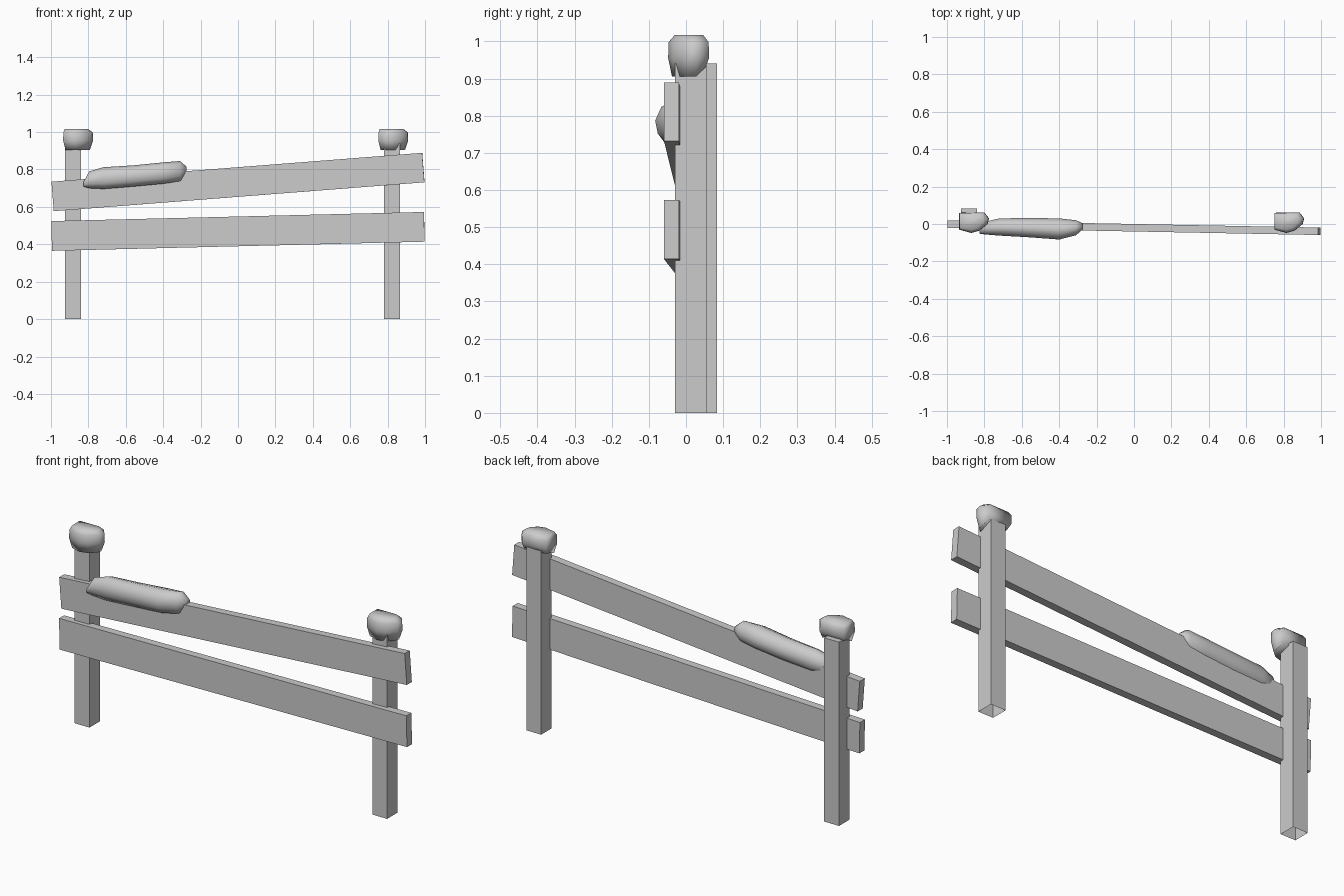
import bpy, bmesh, math
from mathutils import Matrix, Vector

cube = bpy.data.objects.get("Cube")
if cube:
    bpy.data.objects.remove(cube, do_unlink=True)

grey = bpy.data.materials.new("plain grey")
grey.use_nodes = True
grey.diffuse_color = (0.6, 0.6, 0.6, 1)
grey.node_tree.nodes["Principled BSDF"].inputs["Base Color"].default_value = (0.6, 0.6, 0.6, 1)


def finish(bm, name, smooth=False):
    bmesh.ops.recalc_face_normals(bm, faces=bm.faces)
    for f in bm.faces:
        f.smooth = smooth
    mesh = bpy.data.meshes.new(name)
    bm.to_mesh(mesh)
    bm.free()
    mesh.materials.append(grey)
    obj = bpy.data.objects.new(name, mesh)
    bpy.context.collection.objects.link(obj)
    return obj


def box(name, centre, size, tilt=0, yaw=0, open_bottom=False):
    bm = bmesh.new()
    bmesh.ops.create_cube(bm, size=1)
    if open_bottom:
        low = [f for f in bm.faces if f.calc_center_median().z < -0.4]
        bmesh.ops.delete(bm, geom=low, context='FACES_ONLY')
    m = (Matrix.Translation(centre) @ Matrix.Rotation(math.radians(yaw), 4, 'Z')
         @ Matrix.Rotation(math.radians(tilt), 4, 'Y') @ Matrix.Diagonal((*size, 1)))
    bmesh.ops.transform(bm, matrix=m, verts=bm.verts)
    return finish(bm, name)


def loft(name, rings):
    """Skin a closed, smooth body over equal-length rings of points."""
    bm = bmesh.new()
    loops = [[bm.verts.new(p) for p in ring] for ring in rings]
    n = len(loops[0])
    for a, b in zip(loops, loops[1:]):
        for i in range(n):
            j = (i + 1) % n
            bm.faces.new((a[i], a[j], b[j], b[i]))
    bm.faces.new(loops[0])
    bm.faces.new(loops[-1])
    return finish(bm, name, smooth=True)


# Posts
box("right_post", (-0.882, 0.041, 0.47), (0.084, 0.084, 0.94), open_bottom=True)
box("left_post", (0.823, 0.0125, 0.47), (0.084, 0.085, 0.94), open_bottom=True)

# Rails, slightly tilted and turned
box("upper_rail", (0, -0.02, 0.733), (1.988, 0.04, 0.158), tilt=-4.45, yaw=-1.1)
box("lower_rail", (0, -0.02, 0.469), (1.993, 0.04, 0.159), tilt=-1.4, yaw=-1.1)

# Rounded lumps on the post tops: outline scaled per level about its centre
outline = [(-0.08, 0.06), (-0.08, -0.03), (-0.015, -0.048), (0.03, -0.035),
           (0.072, 0.0), (0.08, 0.03), (0.055, 0.062)]
levels = [(0.905, 0.82), (0.955, 1.0), (0.998, 0.98), (1.017, 0.7)]


def lump(name, x):
    mid = Vector((-0.01, 0.01))
    rings = []
    for z, s in levels:
        ring = []
        for p in outline:
            q = mid + (Vector(p) - mid) * s
            # the back of the lump is undercut, the flat outer edge stays high
            lift = 0.025 if z < 0.92 and p[1] > 0.05 else 0
            if z > 1.01 and p[0] < -0.05:
                q.x = -0.072
            ring.append((x + q.x, q.y, z + lift))
        rings.append(ring)
    loft(name, rings)


lump("right_post_lump", -0.855)
lump("left_post_lump", 0.83)

# Long drift draped over the upper rail: x, front y, back y, bottom z, top z
sections = [(-0.825, -0.052, -0.015, 0.708, 0.735),
            (-0.795, -0.056, 0.012, 0.70, 0.79),
            (-0.72, -0.062, 0.03, 0.696, 0.812),
            (-0.56, -0.071, 0.032, 0.709, 0.822),
            (-0.40, -0.083, 0.03, 0.724, 0.838),
            (-0.31, -0.06, 0.02, 0.738, 0.845),
            (-0.275, -0.03, 0.004, 0.775, 0.815)]
# cross-section as fractions of depth and height
profile = [(0.28, 0.0), (0.06, 0.25), (0.0, 0.55), (0.15, 0.88), (0.45, 1.0),
           (0.8, 0.9), (1.0, 0.6), (0.95, 0.3), (0.78, 0.1)]
loft("rail_drift", [[(x, f + (b - f) * u, lo + (hi - lo) * v) for u, v in profile]
                    for x, f, b, lo, hi in sections])
